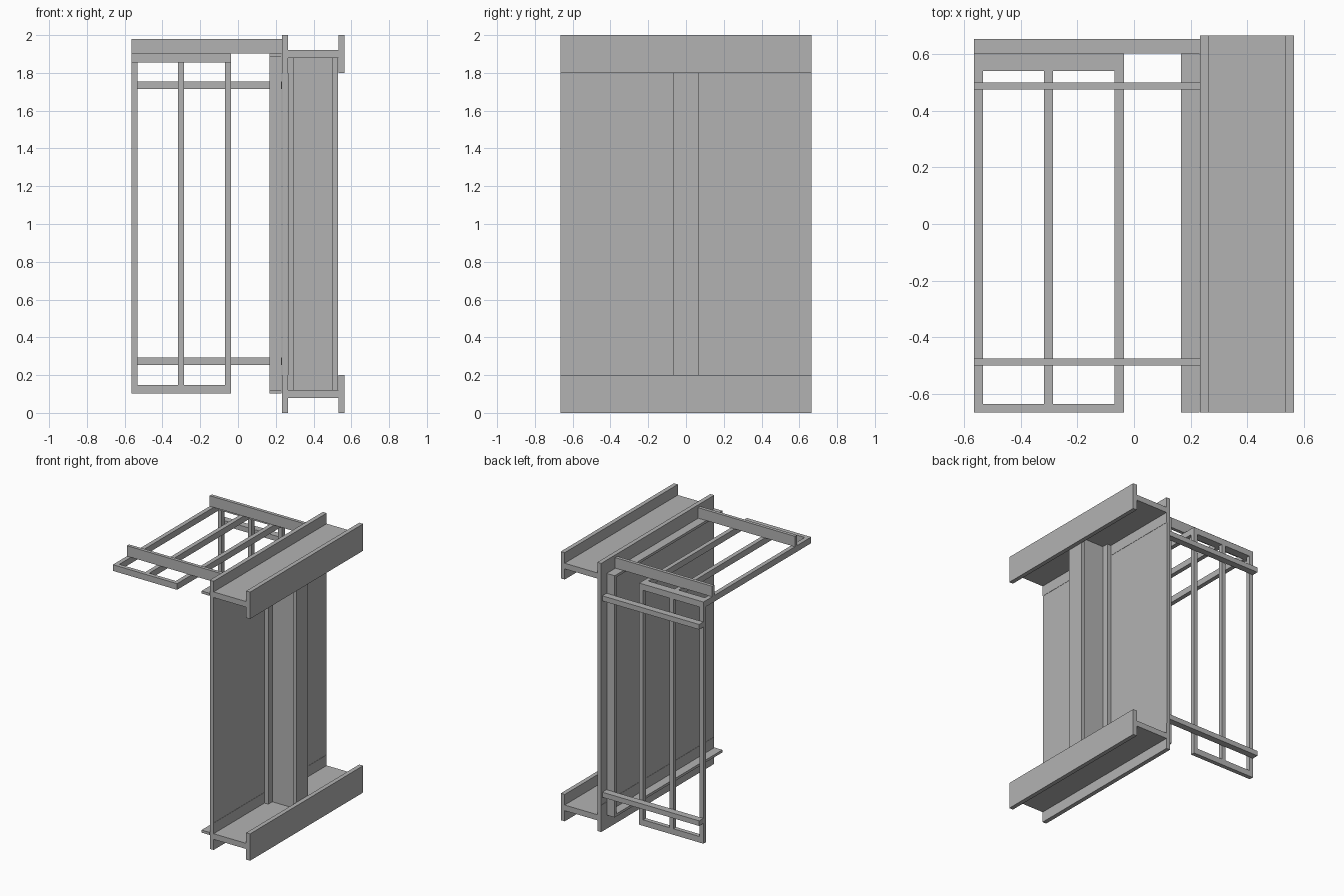
import bpy
import bmesh
from mathutils import Matrix, Vector

if "Cube" in bpy.data.objects:
    bpy.data.objects.remove(bpy.data.objects["Cube"], do_unlink=True)

GREY = (0.45, 0.45, 0.45, 1)
steel = bpy.data.materials.new("steel_grey")
steel.use_nodes = True
steel.diffuse_color = GREY
steel.node_tree.nodes["Principled BSDF"].inputs["Base Color"].default_value = GREY


def finish(name, bm):
    bmesh.ops.recalc_face_normals(bm, faces=bm.faces)
    mesh = bpy.data.meshes.new(name)
    bm.to_mesh(mesh)
    bm.free()
    mesh.materials.append(steel)
    obj = bpy.data.objects.new(name, mesh)
    bpy.context.scene.collection.objects.link(obj)
    return obj


def box(name, xs, ys, zs):
    lo, hi = (Vector(c) for c in zip(xs, ys, zs))
    bm = bmesh.new()
    size = Matrix.Diagonal((*(hi - lo), 1))
    bmesh.ops.create_cube(bm, size=1, matrix=Matrix.Translation((lo + hi) / 2) @ size)
    return finish(name, bm)


def i_section(x0, x1, half, flange, web):
    """Outline of an I-section lying across x, with flanges at both ends."""
    upper = [(x0, half), (x0 + flange, half), (x0 + flange, web),
             (x1 - flange, web), (x1 - flange, half), (x1, half)]
    return upper + [(x, -h) for x, h in reversed(upper)]


def extrude(name, points, direction):
    bm = bmesh.new()
    face = bm.faces.new([bm.verts.new(p) for p in points])
    result = bmesh.ops.extrude_face_region(bm, geom=[face], use_keep_orig=True)
    moved = [g for g in result["geom"] if isinstance(g, bmesh.types.BMVert)]
    bmesh.ops.translate(bm, verts=moved, vec=direction)
    return finish(name, bm)


END = 0.665            # half length of the beams
LEFT, RIGHT = -0.565, -0.036
BAR = 0.032            # width of the ladder bars
FRAME_Y = 0.602        # outer face of the upright ladder
FRAME_Z = (0.103, 1.902)

# Top and bottom beams
for name, z in (("bottom_beam", 0.1), ("top_beam", 1.9)):
    profile = i_section(0.233, 0.565, 0.1, BAR, 0.021)
    extrude(name, [(x, -END, z + h) for x, h in profile], (0, 2 * END, 0))

# Column and wall panel between the beams
profile = i_section(0.265, 0.53, 0.067, BAR, 0.02)
extrude("column", [(x, y, 0.121) for x, y in profile], (0, 0, 1.758))
box("wall_panel", (0.235, 0.263), (-END, END), (0.2, 1.8))

# Thin three-sided trim beside the wall
TRIM_X = (0.166, 0.231)
box("trim_bottom", TRIM_X, (-END, FRAME_Y), (0.103, 0.122))
box("trim_top", TRIM_X, (-END, FRAME_Y), (1.883, 1.902))
box("trim_upright", TRIM_X, (FRAME_Y - 0.02, FRAME_Y), (0.122, 1.883))

# Ladder frames: one upright at the back, one lying on top
posts = [(LEFT, LEFT + BAR), (-0.318, -0.286), (RIGHT - BAR, RIGHT)]
upright_y = (FRAME_Y - BAR, FRAME_Y)
lying_y = (-END, FRAME_Y - BAR)
lying_z = (1.856, 1.902)
for i, xs in enumerate(posts):
    box(f"upright_post_{i}", xs, upright_y, (0.148, 1.856))
    box(f"roof_post_{i}", xs, (-END + 0.03, lying_y[1] - 0.03), lying_z)
box("upright_bottom_rail", (LEFT, RIGHT), upright_y, (FRAME_Z[0], 0.148))
box("upright_top_rail", (LEFT, RIGHT), upright_y, lying_z)
box("roof_front_rail", (LEFT, RIGHT), (-END, -END + 0.03), lying_z)
box("roof_back_rail", (LEFT, RIGHT), (lying_y[1] - 0.03, lying_y[1]), lying_z)

# Brackets carrying the ladders
ARM_X = (LEFT, 0.233)
for name, y in (("front", -0.487), ("back", 0.487)):
    box(f"roof_arm_{name}", ARM_X, (y - 0.0125, y + 0.0125), (1.902, 1.98))
for name, z in (("lower", 0.273), ("upper", 1.735)):
    box(f"side_arm_{name}", ARM_X, (FRAME_Y, 0.652), (z - 0.019, z + 0.019))
